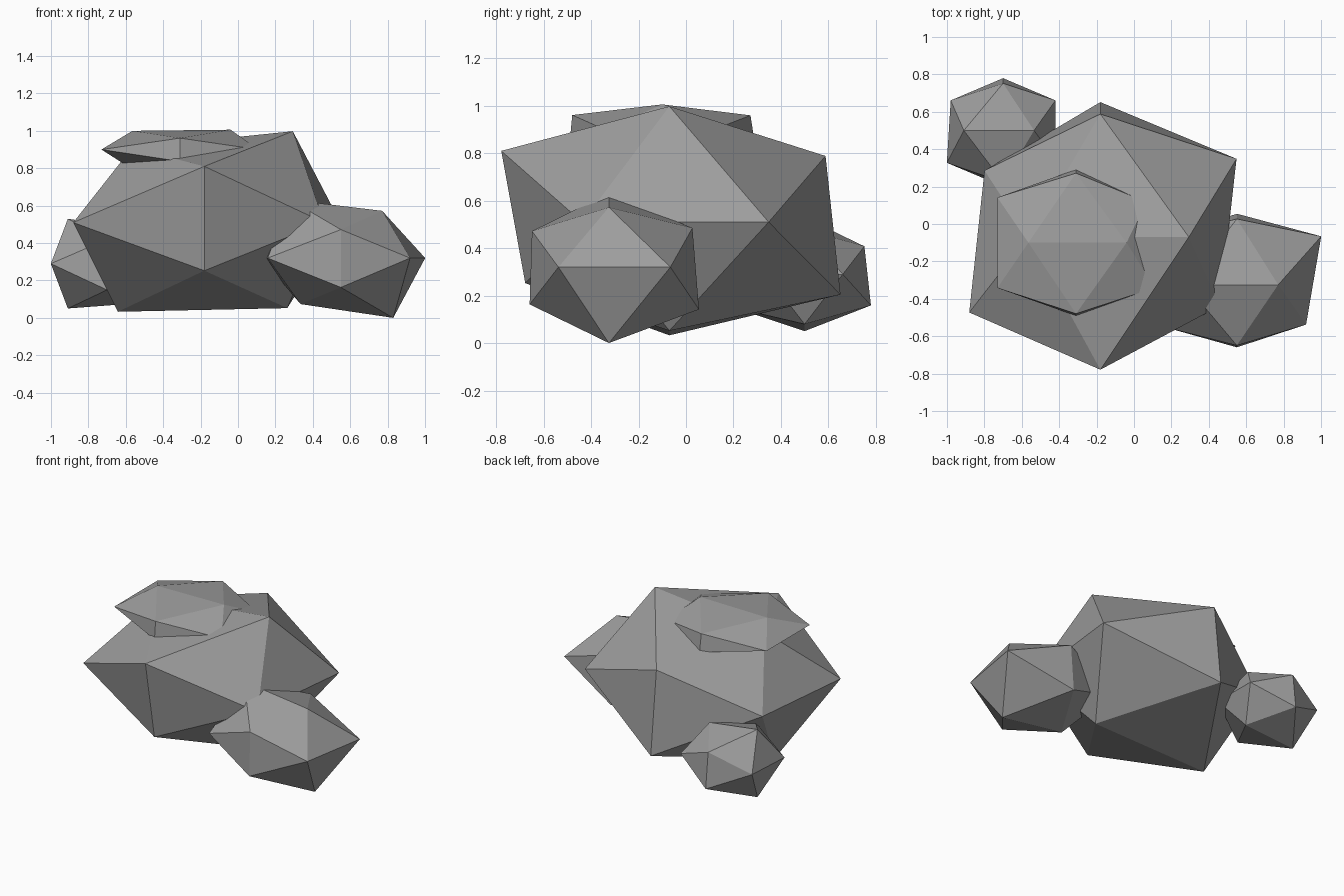
import bpy, bmesh
from mathutils import Vector

if "Cube" in bpy.data.objects:
    bpy.data.objects.remove(bpy.data.objects["Cube"])

stone = bpy.data.materials.new("stone_grey")
stone.diffuse_color = (0.34, 0.34, 0.34, 1)
stone.use_nodes = True
stone.node_tree.nodes["Principled BSDF"].inputs["Base Color"].default_value = stone.diffuse_color

A, B = 0.5257, 0.8507
# Icosahedron corners in three families, each in sign order ++, +-, -+, --
SIGNS = [(1, 1), (1, -1), (-1, 1), (-1, -1)]
DIRS = ([Vector((s * B, t * A, 0)) for s, t in SIGNS]      # sides: x sign, y sign
        + [Vector((s * A, 0, t * B)) for s, t in SIGNS]    # top/bottom: x sign, z sign
        + [Vector((0, s * B, t * A)) for s, t in SIGNS])   # front/back: y sign, z sign


def rock(name, centre, size, bumps):
    """Flat-shaded icosahedron whose corners are pushed in or out radially."""
    bm = bmesh.new()
    verts = [bm.verts.new(d) for d in DIRS]
    bmesh.ops.convex_hull(bm, input=verts)
    bmesh.ops.recalc_face_normals(bm, faces=bm.faces[:])
    for v in bm.verts:
        d = min(range(12), key=lambda i: (DIRS[i] - v.co).length)
        v.co = Vector([c * s * bumps[d] for c, s in zip(DIRS[d], size)])
    mesh = bpy.data.meshes.new(name)
    bm.to_mesh(mesh)
    bm.free()
    mesh.materials.append(stone)
    ob = bpy.data.objects.new(name, mesh)
    ob.location = centre
    bpy.context.collection.objects.link(ob)


# Large central boulder
rock("main_boulder", (-0.18, -0.07, 0.51), (0.80, 0.744, 0.51),
     [1.07, 0.94, 0.91, 1.03, 1.125, 1.055, 0.92, 1.10, 1.04, 1.14, 1.12, 0.96])
# Medium stone at the right
rock("right_stone", (0.55, -0.325, 0.32), (0.50, 0.465, 0.353),
     [1.06, 0.87, 1.0, 0.92, 0.84, 1.065, 1.04, 0.82, 0.89, 0.96, 0.82, 0.845])
# Small stone at the back left
rock("back_left_stone", (-0.70, 0.50, 0.29), (0.35, 0.3255, 0.247),
     [0.94, 0.95, 0.94, 1.01, 0.90, 1.0, 1.14, 1.14, 0.91, 1.01, 1.0, 1.08])
# Thin flat slab lying on top
rock("top_slab", (-0.31, -0.10, 0.90), (0.494, 0.46, 0.12),
     [0.90, 1.0, 1.0, 1.0, 1.04, 1.0, 0.98, 1.0, 0.95, 1.0, 0.97, 1.0])
